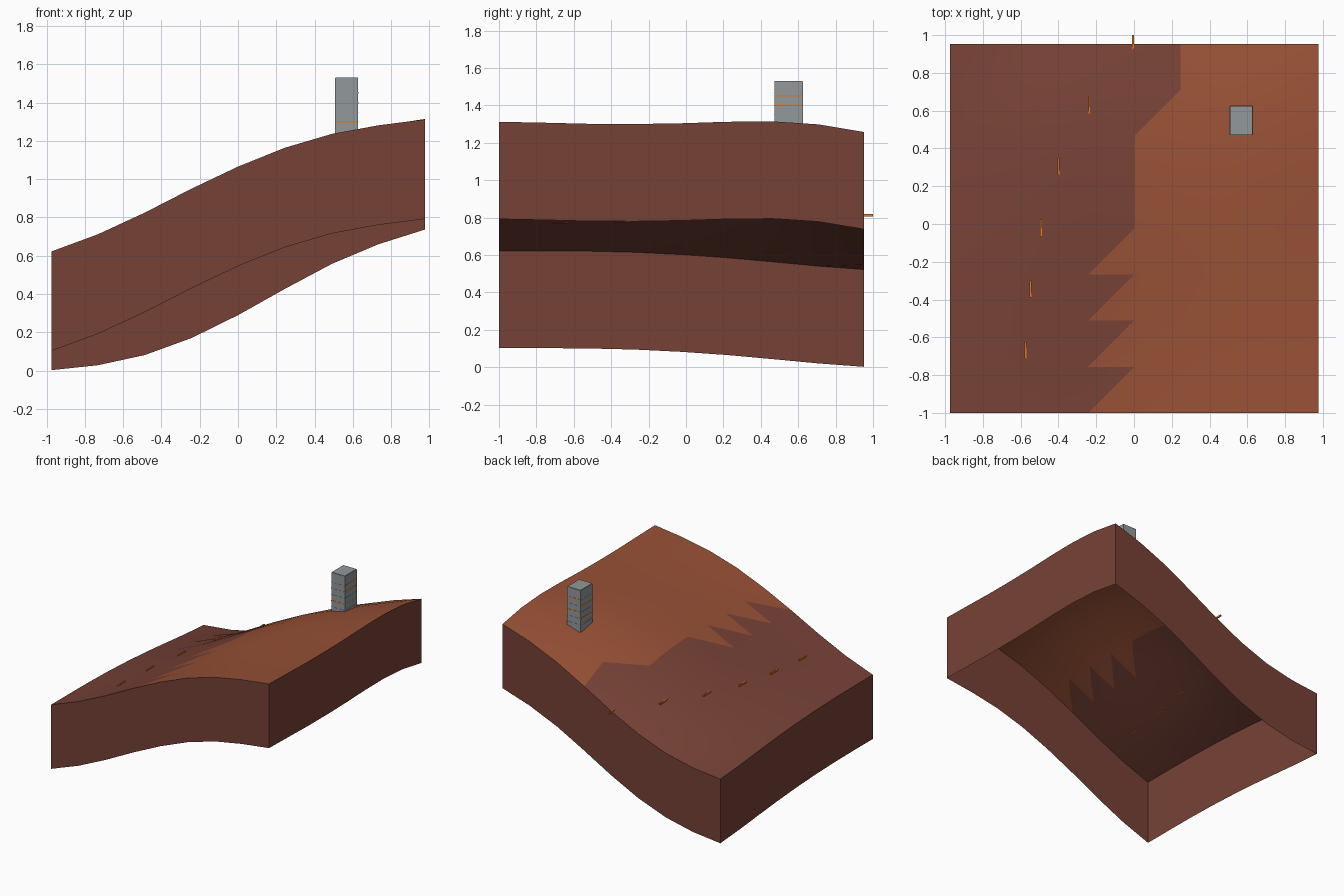
import bpy, bmesh
from math import sin, pi
from mathutils import Vector

cube = bpy.data.objects.get("Cube")
if cube:
    bpy.data.objects.remove(cube, do_unlink=True)


def material(name, rgb):
    m = bpy.data.materials.new(name)
    m.use_nodes = True
    m.diffuse_color = (*rgb, 1)
    bsdf = next(n for n in m.node_tree.nodes if n.type == 'BSDF_PRINCIPLED')
    bsdf.inputs["Base Color"].default_value = (*rgb, 1)
    bsdf.inputs["Roughness"].default_value = 0.9
    return m


DARK_SOIL = material("dark_soil", (0.18, 0.053, 0.037))
LIGHT_SOIL = material("light_soil", (0.305, 0.08, 0.036))
GREY = material("concrete_grey", (0.29, 0.315, 0.33))
ORANGE = material("orange", (0.8, 0.19, 0.015))


def finish(bm, name, mats):
    me = bpy.data.meshes.new(name)
    bm.to_mesh(me)
    bm.free()
    ob = bpy.data.objects.new(name, me)
    bpy.context.scene.collection.objects.link(ob)
    for m in mats:
        me.materials.append(m)
    return ob


def box(name, lo, hi, mat):
    bm = bmesh.new()
    bmesh.ops.create_cube(bm, size=1)
    lo, hi = Vector(lo), Vector(hi)
    for v in bm.verts:
        v.co = (lo + hi) / 2 + v.co * (hi - lo)
    return finish(bm, name, [mat])


# Hillside edge profiles, eight cells a side
N = 8
X0, Y0, SIZE = -0.975, -1.0, 1.953
DEPTH = 0.52
FRONT = [.622, .712, .825, .95, 1.066, 1.164, 1.236, 1.281, 1.312]
BACK = [.522, .548, .601, .69, .81, .947, 1.077, 1.18, 1.257]
LEFT = [.622, .622, .62, .614, .602, .585, .563, .54, .522]
RIGHT = [1.312, 1.307, 1.301, 1.3, 1.304, 1.312, 1.314, 1.298, 1.257]


def sample(curve, t):
    i = min(int(t * N), N - 1)
    f = t * N - i
    return curve[i] * (1 - f) + curve[i + 1] * f


def height(x, y):
    """Blend the four edge profiles and add the swell towards the back."""
    s = min(max((x - X0) / SIZE, 0), 1)
    t = min(max((y - Y0) / SIZE, 0), 1)
    across = sample(FRONT, s) * (1 - t) + sample(BACK, s) * t
    along = sample(LEFT, t) * (1 - s) + sample(RIGHT, t) * s
    corners = ((FRONT[0] * (1 - s) + FRONT[N] * s) * (1 - t)
               + (BACK[0] * (1 - s) + BACK[N] * s) * t)
    swell = 0.64 * t * t * (1 - t) * max(sin(pi * s), 0) ** 1.3
    return across + along - corners + swell


# Terrain sheet: triangles, lighter soil uphill
bm = bmesh.new()
step = SIZE / N
grid = [[bm.verts.new((X0 + i * step, Y0 + j * step,
                       height(X0 + i * step, Y0 + j * step)))
         for j in range(N + 1)] for i in range(N + 1)]
START = [3.5] * 4 + [4, 4, 4.5, 5]   # cell column where light soil begins
for i in range(N):
    for j in range(N):
        a, b = grid[i][j], grid[i + 1][j]
        c, d = grid[i + 1][j + 1], grid[i][j + 1]
        for tri, column in (((a, b, c), i + 2 / 3), ((a, c, d), i + 1 / 3)):
            f = bm.faces.new(tri)
            f.smooth = True
            f.material_index = int(column > START[j])

# Skirt hanging from the terrain border, open underneath
border = [e for e in bm.edges if e.is_boundary]
skirt = bmesh.ops.extrude_edge_only(bm, edges=border)["geom"]
for g in skirt:
    if isinstance(g, bmesh.types.BMVert):
        g.co.z -= DEPTH
    elif isinstance(g, bmesh.types.BMFace):
        g.material_index = 0
        g.smooth = False
bmesh.ops.recalc_face_normals(bm, faces=bm.faces)
if grid[4][4].link_faces[0].normal.z < 0:
    bmesh.ops.reverse_faces(bm, faces=bm.faces)
for e in border:
    e.smooth = False
finish(bm, "hillside", [DARK_SOIL, LIGHT_SOIL])

# Row of path markers lying along the slope
for k, x in enumerate((-.575, -.547, -.492, -.4, -.237, -.005)):
    y = -.67 + k * .325
    z = height(x, y) + .005
    box(f"path_marker_{k + 1}", (x - .005, y - .045, z - .006),
        (x + .005, y + .045, z + .006), ORANGE)

# Tower with a thin roof slab
TX0, TX1, TY0, TY1, TZ0, TZ1 = .507, .628, .472, .625, 1.19, 1.527
box("tower", (TX0, TY0, TZ0), (TX1, TY1, TZ1), GREY)
box("roof_slab", (TX0 + .002, TY0 + .002, TZ1), (TX1 - .002, TY1 - .002, TZ1 + .003), GREY)

# Floor lines on each wall, a few of them orange
LIT = {"front": (1,), "right": (3, 4), "back": (2, 4), "left": (1, 3)}
T = .0015
WALLS = {"front": (TX0, TX1, TY0 - T, TY0), "back": (TX0, TX1, TY1, TY1 + T),
         "right": (TX1, TX1 + T, TY0, TY1), "left": (TX0 - T, TX0, TY0, TY1)}
for side, (x0, x1, y0, y1) in WALLS.items():
    for k in range(5):
        z = 1.25 + k * .05
        lit = k in LIT[side]
        h = .004 if lit else .001
        box(f"{side}_floor_line_{k + 1}", (x0, y0, z - h), (x1, y1, z + h),
            ORANGE if lit else GREY)
